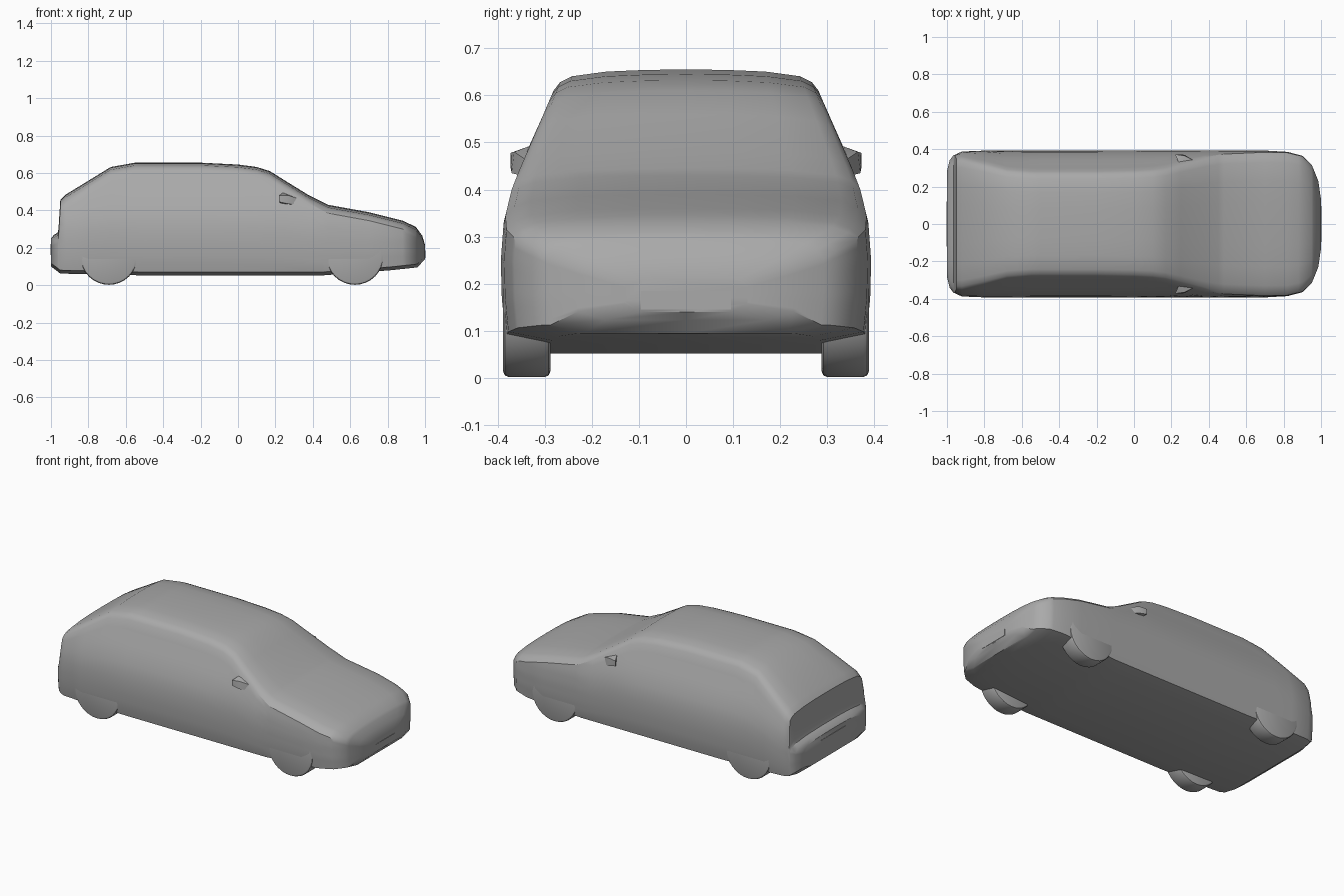
import bpy
import bmesh
import math
from mathutils import Matrix

cube = bpy.data.objects.get("Cube")
if cube:
    bpy.data.objects.remove(cube, do_unlink=True)

paint = bpy.data.materials.new("plain grey")
grey = (0.4, 0.4, 0.4, 1.0)
paint.use_nodes = True
paint.diffuse_color = grey
for node in paint.node_tree.nodes:
    if node.type == 'BSDF_PRINCIPLED':
        node.inputs["Base Color"].default_value = grey
        node.inputs["Roughness"].default_value = 0.6


def finish(name, bm, angle=30):
    """Turn a bmesh into a named, smooth shaded object."""
    bmesh.ops.recalc_face_normals(bm, faces=bm.faces)
    mesh = bpy.data.meshes.new(name)
    bm.to_mesh(mesh)
    bm.free()
    mesh.materials.append(paint)
    obj = bpy.data.objects.new(name, mesh)
    bpy.context.collection.objects.link(obj)
    bpy.ops.object.select_all(action='DESELECT')
    obj.select_set(True)
    bpy.context.view_layer.objects.active = obj
    bpy.ops.object.shade_smooth_by_angle(angle=math.radians(angle))
    return obj


def lookup(curve, at):
    """Piecewise linear value of a curve given as sorted pairs."""
    if at <= curve[0][0]:
        return curve[0][1]
    for (a, va), (b, vb) in zip(curve, curve[1:]):
        if at <= b:
            return va + (vb - va) * (at - a) / (b - a)
    return curve[-1][1]


# Body curves: roofline, floor and plan along x, flank half width over z
roofline = [(-1, .25), (-.985, .268), (-.965, .28), (-.96, .3), (-.95, .455),
            (-.92, .485), (-.68, .632), (-.55, .655), (-.2, .655), (0, .645),
            (.1, .632), (.17, .61), (.25, .56), (.38, .48), (.48, .43),
            (.7, .39), (.88, .345), (.95, .312), (.985, .265), (1, .215)]
floor = [(-1, .1), (-.95, .062), (-.5, .052), (.45, .052), (.82, .08),
         (.96, .095), (1, .14)]
plan = [(-1, .28), (-.985, .34), (-.965, .365), (-.92, .385), (-.8, .39),
        (.7, .39), (.82, .383), (.9, .362), (.95, .315), (.985, .23), (1, .13)]
flank = [(.05, .37), (.09, .383), (.17, .391), (.25, .393), (.33, .387),
         (.4, .37), (.47, .343), (.53, .315), (.58, .294), (.62, .277)]
crown = [(1, 1), (.95, .6), (.86, .32), (.6, .1), (.3, .02), (0, 0)]
SIDE_STEPS = 12


def half_section(x):
    """Half outline from the floor centre, up the flank, to the roof centre."""
    low, top = lookup(floor, x), lookup(roofline, x)
    scale = lookup(plan, x) / .39
    drop = min(.045, (top - low) * .25)
    points = [(0, low), (.29 * scale, low)]
    base, shoulder = low + .018, top - drop
    for i in range(SIDE_STEPS):
        z = base + (shoulder - base) * i / SIDE_STEPS
        points.append((lookup(flank, z) * scale, z))
    edge = lookup(flank, shoulder) * scale
    points += [(edge * u, top - drop * v) for u, v in crown]
    return points


# Body shell, lofted through all the stations and closed at both ends
stations = sorted({x for curve in (roofline, floor, plan) for x, _ in curve})
bm = bmesh.new()
rings = []
for x in stations:
    half = half_section(x)
    left = [bm.verts.new((x, y, z)) for y, z in half]
    right = [bm.verts.new((x, -y, z)) for y, z in half[1:-1]]
    rings.append(left + right[::-1])
for a, b in zip(rings, rings[1:]):
    for i in range(len(a)):
        j = (i + 1) % len(a)
        bm.faces.new((a[i], a[j], b[j], b[i]))
for ring in (rings[0], rings[-1]):
    bm.faces.new(ring)
finish("body_shell", bm)


# Wheels: bevelled drums almost flush with the flanks
def wheel(name, x, side):
    bm = bmesh.new()
    turn = Matrix.Translation((x, side * .338, .155)) @ Matrix.Rotation(math.pi / 2, 4, 'X')
    bmesh.ops.create_cone(bm, cap_ends=True, segments=32, radius1=.153,
                          radius2=.153, depth=.1, matrix=turn)
    rims = [e for e in bm.edges if abs(e.verts[0].co.y - e.verts[1].co.y) < .001]
    bmesh.ops.bevel(bm, geom=rims, offset=.012, segments=2, profile=.5, affect='EDGES')
    finish(name, bm)


# Door mirrors: wedges that widen outwards from the window corner
def mirror(name, side):
    bm = bmesh.new()
    for x, y, z in [(.22, .372, .445), (.22, .372, .478), (.27, .37, .435),
                    (.27, .365, .48), (.24, .325, .495), (.34, .33, .425),
                    (.33, .335, .46), (.24, .33, .43)]:
        bm.verts.new((x, side * y, z))
    bmesh.ops.convex_hull(bm, input=bm.verts)
    finish(name, bm)


for word, side in (("left", 1), ("right", -1)):
    wheel("front_wheel_" + word, .625, side)
    wheel("rear_wheel_" + word, -.69, side)
    mirror("door_mirror_" + word, side)


# Bumper panels: thin plates on the nose and tail
def plate(name, x, width, z, height):
    bm = bmesh.new()
    size = Matrix.Diagonal((.008, width, height, 1))
    bmesh.ops.create_cube(bm, size=1, matrix=Matrix.Translation((x, 0, z)) @ size)
    finish(name, bm)


plate("front_plate", .998, .19, .165, .04)
plate("rear_plate", -.998, .24, .19, .06)
